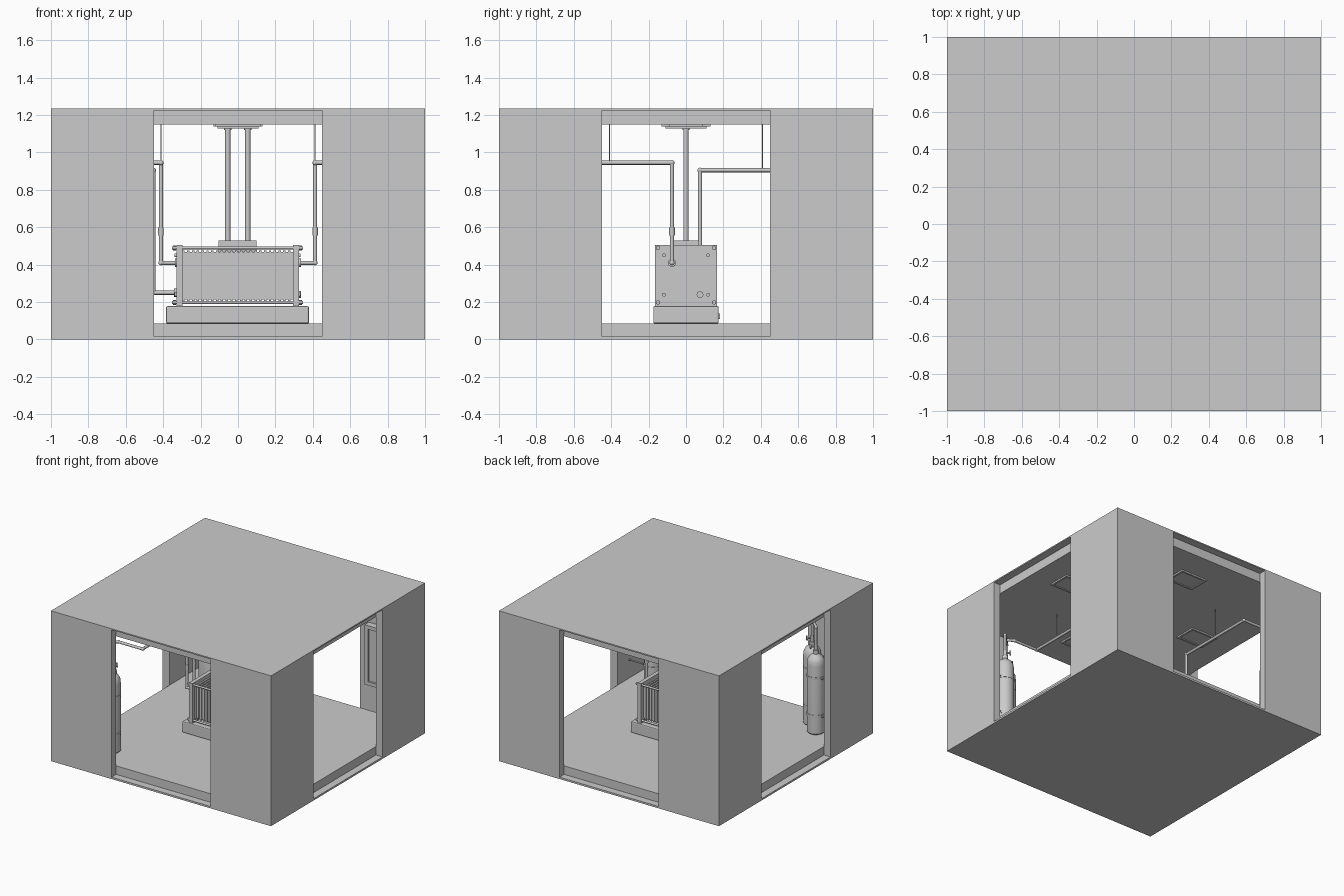
import bpy, bmesh, math
from mathutils import Vector, Matrix

if "Cube" in bpy.data.objects:
    bpy.data.objects.remove(bpy.data.objects["Cube"])


def finish(name, bm, smooth=False):
    me = bpy.data.meshes.new(name)
    bm.to_mesh(me)
    bm.free()
    ob = bpy.data.objects.new(name, me)
    bpy.context.collection.objects.link(ob)
    if smooth:
        bpy.ops.object.select_all(action='DESELECT')
        ob.select_set(True)
        bpy.context.view_layer.objects.active = ob
        bpy.ops.object.shade_smooth_by_angle(angle=math.radians(35))
    return ob


def add_box(bm, x0, x1, y0, y1, z0, z1):
    m = Matrix.Translation(((x0 + x1) / 2, (y0 + y1) / 2, (z0 + z1) / 2)) @ \
        Matrix.Diagonal((x1 - x0, y1 - y0, z1 - z0, 1))
    bmesh.ops.create_cube(bm, size=1, matrix=m)


def boxes(name, *bs):
    bm = bmesh.new()
    for b in bs:
        add_box(bm, *b)
    return finish(name, bm)


def add_rod(bm, a, b, r, seg=16):
    a, b = Vector(a), Vector(b)
    d = b - a
    m = Matrix.Translation((a + b) / 2) @ d.to_track_quat('Z', 'Y').to_matrix().to_4x4()
    bmesh.ops.create_cone(bm, cap_ends=True, segments=seg, radius1=r, radius2=r,
                          depth=d.length, matrix=m)


def pipe(name, pts, r=0.011):
    bm = bmesh.new()
    for a, b in zip(pts, pts[1:]):
        add_rod(bm, a, b, r)
    for p in pts[1:-1]:
        bmesh.ops.create_uvsphere(bm, u_segments=16, v_segments=8, radius=r * 1.25,
                                  matrix=Matrix.Translation(p))
    return finish(name, bm, True)


def lathe(name, profile, loc, seg=32):
    bm = bmesh.new()
    vs = [bm.verts.new((r, 0, z)) for r, z in profile]
    es = [bm.edges.new(p) for p in zip(vs, vs[1:])]
    bmesh.ops.spin(bm, geom=vs + es, cent=(0, 0, 0), axis=(0, 0, 1),
                   angle=2 * math.pi, steps=seg)
    bmesh.ops.remove_doubles(bm, verts=bm.verts, dist=1e-5)
    bmesh.ops.recalc_face_normals(bm, faces=bm.faces)
    bmesh.ops.translate(bm, verts=bm.verts, vec=loc)
    return finish(name, bm, True)


FLOOR, CEIL, TOP, IN, OPEN = 0.085, 1.15, 1.235, 0.94, 0.45

# Housing: solid block, hollow room and four doorways cut out
room = boxes("room_housing", (-1, 1, -1, 1, 0, TOP))
cuts = [(-IN, IN, -IN, IN, FLOOR, CEIL)]
for s in (-1, 1):
    lo, hi = sorted((s * (IN - 0.001), s * 1.1))
    cuts += [(lo, hi, -OPEN, OPEN, 0.015, 1.225), (-OPEN, OPEN, lo, hi, 0.015, 1.225)]
for c in cuts:
    cutter = boxes("cutter", c)
    cutter.hide_render = True
    mod = room.modifiers.new("cut", 'BOOLEAN')
    mod.operation, mod.solver, mod.object = 'DIFFERENCE', 'EXACT', cutter
    bpy.context.view_layer.objects.active = room
    bpy.ops.object.modifier_apply(modifier=mod.name)
    bpy.data.objects.remove(cutter, do_unlink=True)

# Stack base
base = boxes("stack_base", (-0.385, 0.38, -0.175, 0.175, FLOOR, 0.178))
bev = base.modifiers.new("bevel", 'BEVEL')
bev.width, bev.segments = 0.008, 2
boxes("base_connector", (-0.03, 0.03, 0.17, 0.182, 0.11, 0.14))

# End plates
boxes("end_plates", (-0.33, -0.298, -0.165, 0.165, 0.178, 0.505),
      (0.293, 0.325, -0.165, 0.165, 0.178, 0.505))

# Cell plates, alternating large and small
n = 46
step = 0.591 / n
boxes("cell_plates", *[(-0.298 + i * step, -0.298 + (i + 1) * step,
                        -0.14 + 0.008 * (i % 2), 0.14 - 0.008 * (i % 2),
                        0.207 + 0.008 * (i % 2), 0.476 - 0.008 * (i % 2)) for i in range(n)])

# Tie rods with nuts, and end plate bolts
bm = bmesh.new()
for y in (-0.15, 0.15):
    for z in (0.198, 0.490):
        add_rod(bm, (-0.352, y, z), (0.347, y, z), 0.008, 12)
        for x in (-0.339, 0.334):
            add_rod(bm, (x - 0.008, y, z), (x + 0.008, y, z), 0.013, 6)
for y in (-0.118, 0.118):
    for z in (0.24, 0.45):
        for x in (-0.333, 0.328):
            add_rod(bm, (x - 0.006, y, z), (x + 0.006, y, z), 0.01, 12)
finish("tie_rods", bm, True)

# Power terminal box, two risers, ceiling plate
boxes("terminal_box", (-0.105, 0.1, -0.065, 0.07, 0.47, 0.53))
bm = bmesh.new()
for x in (-0.055, 0.052):
    add_rod(bm, (x, 0, 0.53), (x, 0, 1.13), 0.014)
    add_rod(bm, (x, 0, 1.12), (x, 0, 1.132), 0.02)
finish("power_risers", bm, True)
boxes("ceiling_plate", (-0.13, 0.13, -0.13, 0.13, 1.138, CEIL),
      (-0.11, 0.11, -0.11, 0.11, 1.128, 1.139))

# Supply pipes and gas cylinders on both front corners
profile = [(0, 0), (0.058, 0), (0.068, 0.01), (0.068, 0.56), (0.064, 0.595), (0.05, 0.622),
           (0.026, 0.64), (0.022, 0.645), (0.022, 0.675), (0.013, 0.675), (0.013, 0.72), (0, 0.72)]
for s, side in ((-1, "left"), (1, "right")):
    end = 0.33 * s
    x = 0.412 * s
    pipe(side + "_supply_pipe", [(end, -0.075, 0.41), (x, -0.075, 0.41), (x, -0.075, 0.945),
                                 (x, -0.65, 0.945), (0.63 * s, -0.65, 0.945), (0.685 * s, -0.685, 0.945)])
    bm = bmesh.new()
    add_rod(bm, (0.322 * s, -0.075, 0.41), (0.336 * s, -0.075, 0.41), 0.022)
    add_rod(bm, (x, -0.075, 0.555), (x, -0.075, 0.6), 0.015)
    add_rod(bm, (x, -0.41, 0.945), (x, -0.41, CEIL), 0.003, 8)
    finish(side + "_pipe_fittings", bm, True)
    spots = [(0.63 * s, -0.74), (0.74 * s, -0.63)]
    pipe(side + "_manifold", [(*spots[0], 0.78), (*spots[0], 0.945),
                              (*spots[1], 0.945), (*spots[1], 0.78)], 0.01)
    for i, (cx, cy) in enumerate(spots):
        lathe(f"{side}_gas_cylinder_{i}", profile, (cx, cy, FLOOR))
        bm = bmesh.new()
        for z in (0.24, 0.55):
            add_rod(bm, (cx, cy, z - 0.01), (cx, cy, z + 0.01), 0.0705, 32)
        out = Vector((-s, 1, 0)).normalized() * 0.035
        v = Vector((cx, cy, 0.785))
        add_rod(bm, v, v + out, 0.007, 10)
        add_rod(bm, v + out, v + out * 1.3, 0.018)
        finish(f"{side}_straps_valve_{i}", bm, True)
    # Wall brackets holding the cylinders
    for z in (0.24, 0.55):
        pipe(side + "_cylinder_bracket", [(0.60 * s, -IN, z), (0.60 * s, -0.81, z)], 0.006)
        pipe(side + "_cylinder_bracket", [(IN * s, -0.60, z), (0.81 * s, -0.60, z)], 0.006)

# Drain pipe to the tank in the back left corner
pipe("drain_pipe", [(-0.33, 0.075, 0.25), (-0.452, 0.075, 0.25), (-0.452, 0.075, 0.905),
                    (-0.452, 0.75, 0.905), (-0.75, 0.75, 0.905), (-0.75, 0.75, 0.61)])
bm = bmesh.new()
add_rod(bm, (-0.342, 0.075, 0.25), (-0.328, 0.075, 0.25), 0.022)
add_rod(bm, (-0.452, 0.41, 0.905), (-0.452, 0.41, CEIL), 0.003, 8)
add_rod(bm, (0.322, 0.075, 0.24), (0.338, 0.075, 0.24), 0.018)
finish("drain_fittings", bm, True)
lathe("water_tank", [(0, 0), (0.11, 0), (0.11, 0.49), (0.1, 0.51), (0.03, 0.525),
                     (0.03, 0.54), (0, 0.54)], (-0.75, 0.75, FLOOR))

# Electrical cabinet on the back wall
boxes("wall_cabinet", (0.53, 0.87, 0.90, IN, 0.32, 0.81),
      (0.53, 0.56, 0.885, 0.90, 0.32, 0.81), (0.84, 0.87, 0.885, 0.90, 0.32, 0.81),
      (0.56, 0.84, 0.885, 0.90, 0.32, 0.35), (0.56, 0.84, 0.885, 0.90, 0.78, 0.81))

# Ceiling light frames
for i, (x, y) in enumerate(((0, 0.62), (0, -0.62), (0.62, 0), (-0.62, 0))):
    w, h, t, z = 0.12, 0.09, 0.016, CEIL - 0.012
    boxes(f"ceiling_light_{i}", (x - w, x + w, y - h, y - h + t, z, CEIL),
          (x - w, x + w, y + h - t, y + h, z, CEIL),
          (x - w, x - w + t, y - h + t, y + h - t, z, CEIL),
          (x + w - t, x + w, y - h + t, y + h - t, z, CEIL),
          (x - w + t, x + w - t, y - h + t, y + h - t, CEIL - 0.006, CEIL))
